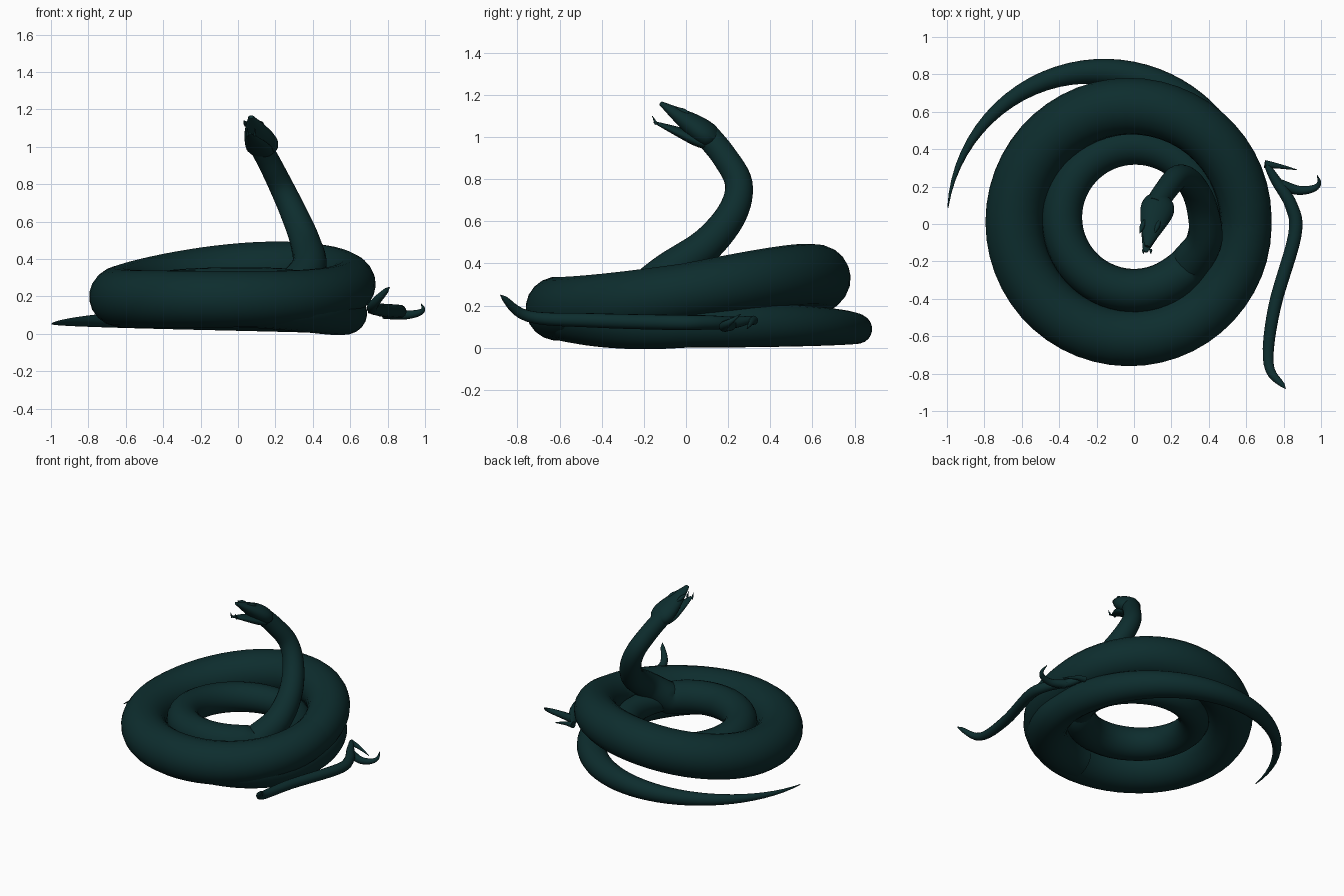
import bpy, bmesh, math
from math import sin, cos, pi, radians
from mathutils import Vector

cube = bpy.data.objects.get("Cube")
if cube:
    bpy.data.objects.remove(cube, do_unlink=True)

skin = bpy.data.materials.new("dark teal skin")
skin.use_nodes = True
skin.diffuse_color = (.004, .026, .027, 1)
skin.node_tree.nodes["Principled BSDF"].inputs["Base Color"].default_value = skin.diffuse_color


def smooth_path(points, steps=6):
    """Catmull-Rom curve through a few points."""
    pts = [Vector(p) for p in points]
    pts = [pts[0] * 2 - pts[1]] + pts + [pts[-1] * 2 - pts[-2]]
    out = []
    for a, b, c, d in zip(pts, pts[1:], pts[2:], pts[3:]):
        for i in range(steps):
            t = i / steps
            out.append(b + ((c - a) * t + (2 * a - 5 * b + 4 * c - d) * t * t
                            + (3 * b - a - 3 * c + d) * t ** 3) / 2)
    return out + [pts[-2]]


def spiral(start, end, centre, radius, height, count=60):
    """Flat coil; radius and height are rules of the angle."""
    path = []
    for i in range(count + 1):
        angle = radians(start + (end - start) * i / count)
        r = radius(angle)
        path.append(Vector((centre[0] + r * cos(angle), centre[1] + r * sin(angle), height(angle))))
    return path


def tube(name, path, width, flat=1, sides=20):
    """Loft an ellipse along a path; width is a rule of the fraction travelled."""
    bm = bmesh.new()
    rings, up, last = [], Vector((0, 0, 1)), len(path) - 1
    for i, point in enumerate(path):
        tangent = (path[min(i + 1, last)] - path[max(i - 1, 0)]).normalized()
        up = (up - tangent * up.dot(tangent)).normalized()
        side = tangent.cross(up)
        w = max(width(i / last), .002)
        angles = [2 * pi * k / sides for k in range(sides)]
        rings.append([bm.verts.new(point + (side * cos(a) + up * sin(a) * flat) * w) for a in angles])
    for near, far in zip(rings, rings[1:]):
        for k in range(sides):
            bm.faces.new((near[k - 1], near[k], far[k], far[k - 1]))
    bm.faces.new(rings[0])
    bm.faces.new(rings[-1])
    bmesh.ops.recalc_face_normals(bm, faces=bm.faces)
    mesh = bpy.data.meshes.new(name)
    bm.to_mesh(mesh)
    bm.free()
    mesh.materials.append(skin)
    obj = bpy.data.objects.new(name, mesh)
    bpy.context.collection.objects.link(obj)
    bpy.ops.object.select_all(action="DESELECT")
    obj.select_set(True)
    bpy.context.view_layer.objects.active = obj
    bpy.ops.object.shade_smooth_by_angle(angle=radians(50))


def thorn(size):
    """Width rule for a part that tapers to a point."""
    return lambda t: size * (1 - t) ** .7


# Heavy outer coil, higher at the back where it rests on the tail
tube("outer_coil", spiral(25, -385, (-.02, .01), lambda a: .62,
                          lambda a: .185 + .16 * cos((a - radians(65)) / 2) ** 4),
     lambda t: .12 + .036 * sin(pi * t) ** .5)

# Raised neck running down into the inner coil
inner = spiral(-40, -395, (0, .03), lambda a: .385, lambda a: .225 - .015 * sin(a))
neck = smooth_path([(.11, .09, 1.02), (.17, .18, .91), (.235, .25, .78), (.3, .22, .64),
                    (.36, .1, .49), (.38, -.08, .36), inner[0]])
tube("neck_and_inner_coil", neck[:-1] + inner,
     lambda t: .06 + .055 * min(t / .4, 1) ** 2 - .06 * max(t - .5, 0))


# Tail continuing from the front of the outer coil and tapering to a point
def tail_width(t):
    angle = radians(-90 + 267 * t)
    return .11 * cos(angle / 2) + .05 * max(-sin(angle), 0)


tube("tail", spiral(-90, 175, (0, 0), lambda a: .58 + .42 * sin(max(a, 0) / 2) ** 2,
                    lambda a: .05 + .06 * cos(a / 2) + .07 * max(-sin(a), 0) ** 2), tail_width)


# Head with an open mouth
def head_width(t):
    return .015 + .04 * (1 - t) + .048 * sin(pi * t ** .7)


tube("skull_and_upper_jaw", smooth_path([(.145, .14, .98), (.11, .03, 1.06), (.07, -.12, 1.16)]),
     head_width, flat=.65)
tube("lower_jaw", smooth_path([(.135, .11, .96), (.1, 0, 1.01), (.06, -.15, 1.07)]),
     lambda t: head_width(t) * .8, flat=.42)

# Fangs and brow ridges on both sides
for name, offset in (("left", .02), ("right", -.02)):
    x = .07 + offset
    tube(name + "_lower_fang", smooth_path([(x, -.14, 1.06), (x, -.16, 1.1)]), thorn(.008), sides=8)
    tube(name + "_upper_fang", smooth_path([(x, -.1, 1.15), (x, -.1, 1.11)]), thorn(.009), sides=8)
    x = .1 + offset * 2
    tube(name + "_brow", smooth_path([(x, .03, 1.1), (x - .03, -.05, 1.14)]),
         lambda t: .014 * sin(pi * t), sides=8)

# Long forked tongue lying beside the coil
tube("tongue_stem", smooth_path([(.81, -.88, .25), (.72, -.75, .15), (.75, -.45, .13), (.86, -.06, .12),
                                 (.84, .1, .12), (.76, .23, .12), (.7, .33, .14)]),
     lambda t: .036 * sin(pi * t) ** .4, sides=14)
tube("tongue_left_prong", smooth_path([(.78, .21, .11), (.88, .18, .1), (.96, .19, .11),
                                       (.99, .22, .13), (.98, .26, .16)]), thorn(.03), sides=12)
tube("tongue_right_prong", smooth_path([(.7, .32, .13), (.77, .31, .12), (.87, .29, .09)]),
     thorn(.022), sides=12)
